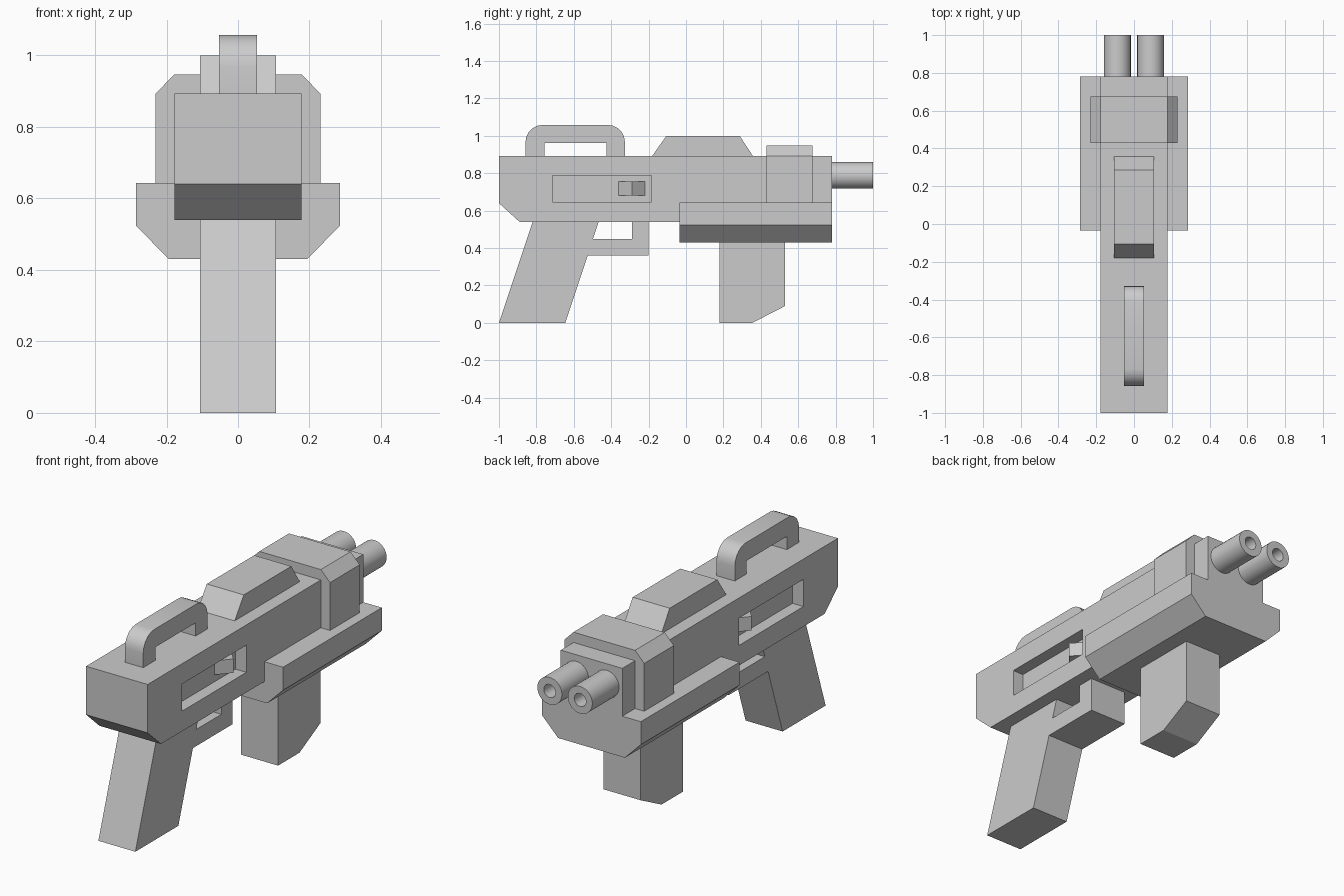
import bpy, bmesh
from math import radians, cos, sin, pi

if "Cube" in bpy.data.objects:
    bpy.data.objects.remove(bpy.data.objects["Cube"])


def prism(name, profile, a, b, place):
    """Extrude a closed 2D profile from depth a to b; place(u, v, d) gives xyz."""
    bm = bmesh.new()
    lo = [bm.verts.new(place(u, v, a)) for u, v in profile]
    hi = [bm.verts.new(place(u, v, b)) for u, v in profile]
    bm.faces.new(lo)
    bm.faces.new(hi)
    n = len(profile)
    for i in range(n):
        j = (i + 1) % n
        bm.faces.new((lo[i], lo[j], hi[j], hi[i]))
    bmesh.ops.recalc_face_normals(bm, faces=bm.faces)
    return finish(name, bm)


def finish(name, bm):
    me = bpy.data.meshes.new(name)
    bm.to_mesh(me)
    bm.free()
    ob = bpy.data.objects.new(name, me)
    bpy.context.collection.objects.link(ob)
    return ob


def smooth(ob, angle=35):
    bpy.ops.object.select_all(action='DESELECT')
    ob.select_set(True)
    bpy.context.view_layer.objects.active = ob
    bpy.ops.object.shade_smooth_by_angle(angle=radians(angle))


def side(u, v, d):      # profile in y,z extruded along x
    return (d, u, v)


def front(u, v, d):     # profile in x,z extruded along y
    return (u, d, v)


def plan(u, v, d):      # profile in x,y extruded along z
    return (u, v, d)


def mirrored(half):
    return half + [(-x, z) for x, z in reversed(half)]


W, NARROW = 0.178, 0.107

# Receiver, stepped underneath where the foregrip takes over
body = prism("receiver", [(-1, 0.64), (-0.89, 0.54), (0, 0.54), (0, 0.64),
                          (0.78, 0.64), (0.78, 0.893), (-1, 0.893)], -W, W, side)

# Recessed side slots with a wedge-shaped catch in each
FLOOR = W - 0.063
for s, tag in ((1, "right"), (-1, "left")):
    cutter = prism("slot_cutter_" + tag,
                   [(-0.715, 0.645), (-0.185, 0.645), (-0.185, 0.787), (-0.715, 0.787)],
                   s * FLOOR, s * 0.3, side)
    cutter.hide_render = True
    cutter.hide_set(True)
    mod = body.modifiers.new("slot_" + tag, 'BOOLEAN')
    mod.operation = 'DIFFERENCE'
    mod.solver = 'EXACT'
    mod.object = cutter
    prism("catch_" + tag,
          [(s * FLOOR, -0.36), (s * (W - 0.002), -0.29), (s * FLOOR, -0.22)],
          0.682, 0.755, plan)

# Pistol grip and trigger guard
prism("pistol_grip", [(-1, 0), (-0.645, 0), (-0.525, 0.36), (-0.2, 0.36), (-0.2, 0.54),
                      (-0.29, 0.54), (-0.29, 0.447), (-0.498, 0.447), (-0.467, 0.54),
                      (-0.82, 0.54)], -NARROW, NARROW, side)

# Carry handle: rounded outer corners, square opening
R = 0.09
arc = [(R * cos(t * pi / 10), R * sin(t * pi / 10)) for t in range(6)]
outer = [(-0.417 + c, 0.968 + s) for c, s in arc]
outer += [(-0.768 - c, 0.968 + s) for c, s in reversed(arc)]
handle = prism("carry_handle", [(-0.327, 0.893)] + outer +
               [(-0.858, 0.893), (-0.757, 0.893), (-0.757, 0.962),
                (-0.425, 0.962), (-0.425, 0.893)], -0.053, 0.053, side)
smooth(handle)

# Sight block on top
prism("top_sight", [(-0.18, 0.893), (0.357, 0.893), (0.287, 1.0), (-0.105, 1.0)],
      -NARROW, NARROW, side)

# Clamp band around the front of the receiver
prism("front_band", mirrored([(0.231, 0.643), (0.231, 0.893), (W, 0.947)]),
      0.43, 0.675, front)

# Wide lower foregrip with chamfered bottom
prism("foregrip", mirrored([(0.193, 0.43), (0.285, 0.523), (0.285, 0.643)]),
      -0.035, 0.78, front)

# Magazine
prism("magazine", [(0.178, 0), (0.355, 0), (0.53, 0.09), (0.53, 0.43), (0.178, 0.43)],
      -NARROW, NARROW, side)

# Twin hollow barrels, built as tubes
SEG = 32
for cx, tag in ((0.088, "right"), (-0.088, "left")):
    bm = bmesh.new()
    section = [(0.071, 0.78), (0.071, 1.0), (0.034, 1.0), (0.034, 0.78)]
    rings = [[bm.verts.new((cx + r * cos(2 * pi * i / SEG), y, 0.788 + r * sin(2 * pi * i / SEG)))
              for i in range(SEG)] for r, y in section]
    for k in range(4):
        p, q = rings[k], rings[(k + 1) % 4]
        for i in range(SEG):
            j = (i + 1) % SEG
            bm.faces.new((p[i], p[j], q[j], q[i]))
    bmesh.ops.recalc_face_normals(bm, faces=bm.faces)
    smooth(finish("barrel_" + tag, bm))
